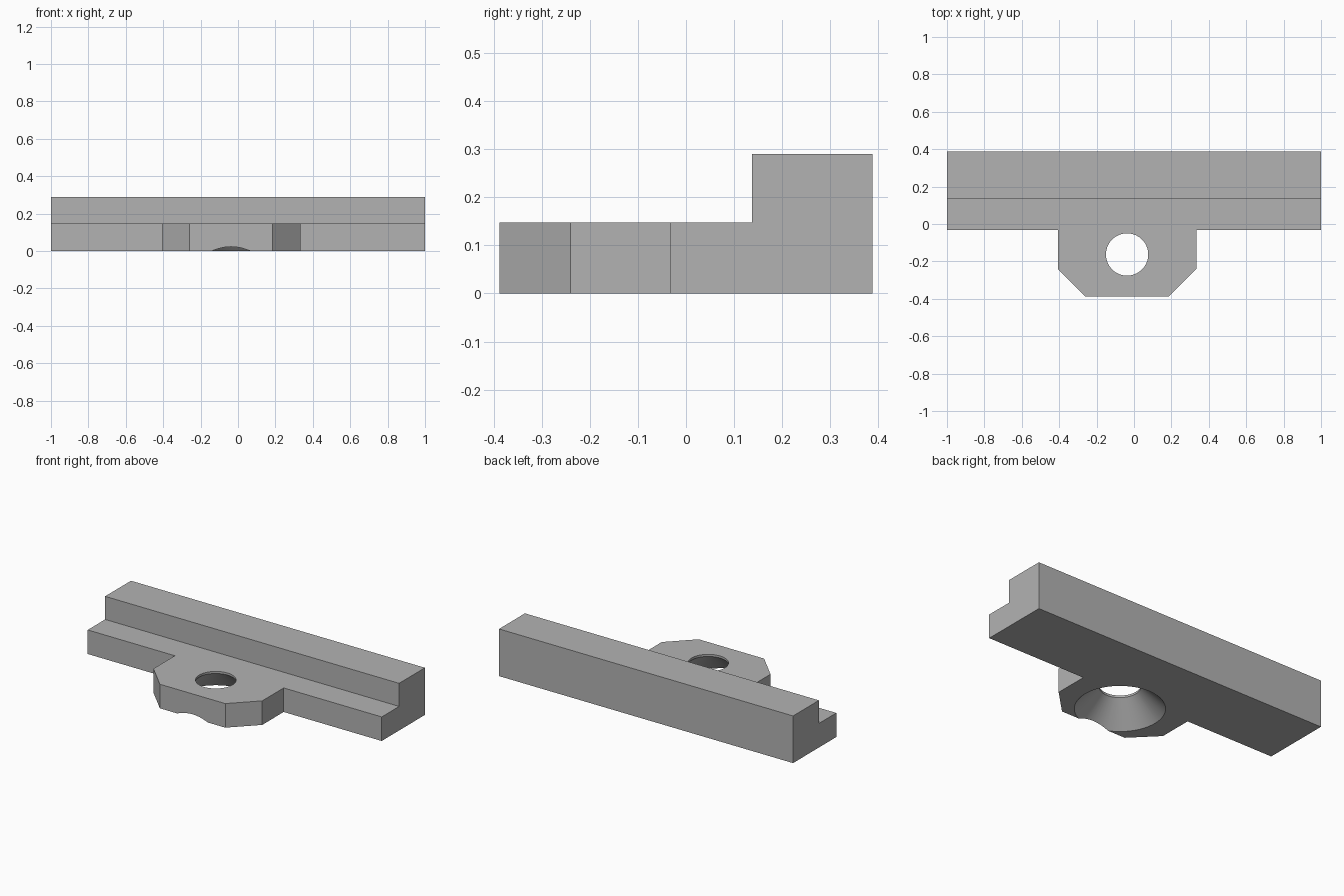
import bpy
import bmesh
import math
from mathutils import Vector

cube = bpy.data.objects.get("Cube")
if cube:
    bpy.data.objects.remove(cube, do_unlink=True)

STEP, TOP = 0.148, 0.29          # plate and rail heights
BACK, LIP, FRONT = 0.388, -0.032, -0.388
RAIL = 0.137                     # front of the raised rail
HOLE = Vector((-0.037, -0.163, 0))
HOLE_R, SINK_R = 0.113, 0.248

grey = bpy.data.materials.new("plain_grey")
grey.use_nodes = True
colour = (0.45, 0.45, 0.45, 1)
grey.diffuse_color = colour
grey.node_tree.nodes["Principled BSDF"].inputs["Base Color"].default_value = colour


def make_object(name, bm):
    bmesh.ops.recalc_face_normals(bm, faces=bm.faces)
    mesh = bpy.data.meshes.new(name)
    bm.to_mesh(mesh)
    bm.free()
    mesh.materials.append(grey)
    obj = bpy.data.objects.new(name, mesh)
    bpy.context.collection.objects.link(obj)
    return obj


def extrude_up(bm, face, height):
    result = bmesh.ops.extrude_face_region(bm, geom=[face])
    verts = [g for g in result["geom"] if isinstance(g, bmesh.types.BMVert)]
    bmesh.ops.translate(bm, verts=verts, vec=(0, 0, height))


# Plate with a chamfered mounting tab
outline = [(-1, BACK), (-1, LIP), (-0.407, LIP), (-0.407, -0.24),
           (-0.26, FRONT), (0.185, FRONT), (0.333, -0.24),
           (0.333, LIP), (1, LIP), (1, BACK)]
bm = bmesh.new()
base = bm.faces.new([bm.verts.new((x, y, 0)) for x, y in outline])
extrude_up(bm, base, STEP)
bmesh.ops.recalc_face_normals(bm, faces=bm.faces)

# Raised rail along the back
bmesh.ops.bisect_plane(bm, geom=bm.verts[:] + bm.edges[:] + bm.faces[:],
                       plane_co=(0, RAIL, 0), plane_no=(0, 1, 0))
rail_top = next(f for f in bm.faces if f.normal.z > 0.9
                and f.calc_center_median().y > RAIL)
extrude_up(bm, rail_top, TOP - STEP)
bmesh.ops.dissolve_limit(bm, angle_limit=math.radians(1),
                         verts=bm.verts, edges=bm.edges)
bracket = make_object("mounting_rail", bm)

# Countersunk screw hole, wide end at the bottom
sink_depth = SINK_R - HOLE_R
profile = [(SINK_R + 0.1, -0.1), (HOLE_R, sink_depth), (HOLE_R, STEP + 0.1)]
bm = bmesh.new()
rings = []
for radius, z in profile:
    ring = bmesh.ops.create_circle(bm, segments=64, radius=radius)["verts"]
    bmesh.ops.translate(bm, verts=ring, vec=HOLE + Vector((0, 0, z)))
    rings.append(ring)
for low, high in zip(rings, rings[1:]):
    for i in range(len(low)):
        j = (i + 1) % len(low)
        bm.faces.new((low[i], low[j], high[j], high[i]))
bm.faces.new(rings[0])
bm.faces.new(rings[-1])
cutter = make_object("screw_hole_cutter", bm)
cutter.hide_render = True

cut = bracket.modifiers.new("screw_hole", 'BOOLEAN')
cut.operation = 'DIFFERENCE'
cut.solver = 'EXACT'
cut.object = cutter
bpy.ops.object.select_all(action='DESELECT')
bpy.context.view_layer.objects.active = bracket
bracket.select_set(True)
bpy.ops.object.modifier_apply(modifier=cut.name)
bpy.data.objects.remove(cutter, do_unlink=True)
bpy.ops.object.shade_smooth_by_angle(angle=math.radians(25))
